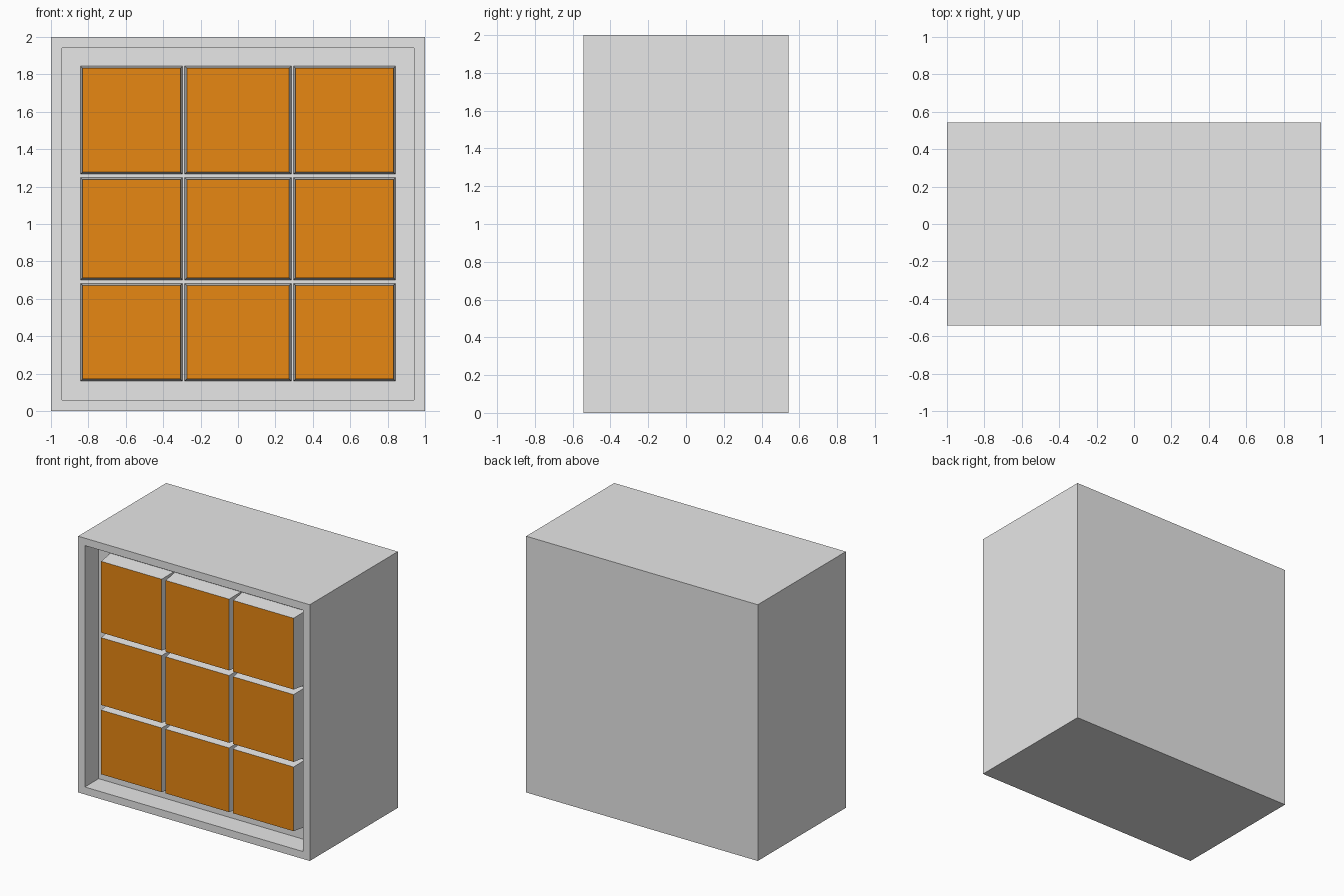
import bpy
import bmesh
from mathutils import Vector

default = bpy.data.objects.get("Cube")
if default:
    bpy.data.objects.remove(default, do_unlink=True)


def make_material(name, color):
    mat = bpy.data.materials.new(name)
    mat.use_nodes = True
    mat.diffuse_color = color
    mat.node_tree.nodes["Principled BSDF"].inputs["Base Color"].default_value = color
    return mat


grey = make_material("light grey", (0.8, 0.8, 0.8, 1))
orange = make_material("orange", (1.0, 0.305, 0.008, 1))

FRONT = -0.543      # front plane of the case
RECESS = 0.17       # depth of the front opening
TILE_INSET = 0.042  # tile faces sit this far behind the front plane
TAPER = 0.011       # tile edges lean inward towards the front


def make_box(name, low, high, materials):
    """Box between two corners; returns the object, bmesh and front face."""
    low, high = Vector(low), Vector(high)
    bm = bmesh.new()
    bmesh.ops.create_cube(bm, size=1)
    bmesh.ops.scale(bm, vec=high - low, verts=bm.verts)
    bmesh.ops.translate(bm, vec=(low + high) / 2, verts=bm.verts)
    bm.normal_update()
    front = min(bm.faces, key=lambda f: f.normal.y)
    obj = bpy.data.objects.new(name, bpy.data.meshes.new(name))
    for mat in materials:
        obj.data.materials.append(mat)
    bpy.context.collection.objects.link(obj)
    return obj, bm, front


def finish(obj, bm):
    bm.to_mesh(obj.data)
    bm.free()


# Case: a box with a rim and a recessed front panel
case, bm, front = make_box("case", (-1, FRONT, 0), (1, -FRONT, 2), [grey])
bmesh.ops.inset_region(bm, faces=[front], thickness=0.082)
panel = bmesh.ops.extrude_discrete_faces(bm, faces=[front])["faces"][0]
bmesh.ops.translate(bm, vec=(0, RECESS, 0), verts=panel.verts)
finish(case, bm)

# Nine tapered tiles with grey sides and orange faces
columns = {"right": (-0.842, -0.297), "middle": (-0.285, 0.285), "left": (0.297, 0.842)}
rows = {"bottom": (0.16, 0.683), "centre": (0.701, 1.248), "top": (1.266, 1.844)}

for row, (z0, z1) in rows.items():
    for column, (x0, x1) in columns.items():
        tile, bm, front = make_box(
            f"tile_{row}_{column}",
            (x0, FRONT + TILE_INSET, z0), (x1, FRONT + RECESS, z1), [grey, orange])
        center = front.calc_center_median()
        for v in front.verts:
            v.co.x += TAPER if v.co.x < center.x else -TAPER
            v.co.z += TAPER if v.co.z < center.z else -TAPER
        front.material_index = 1
        finish(tile, bm)
